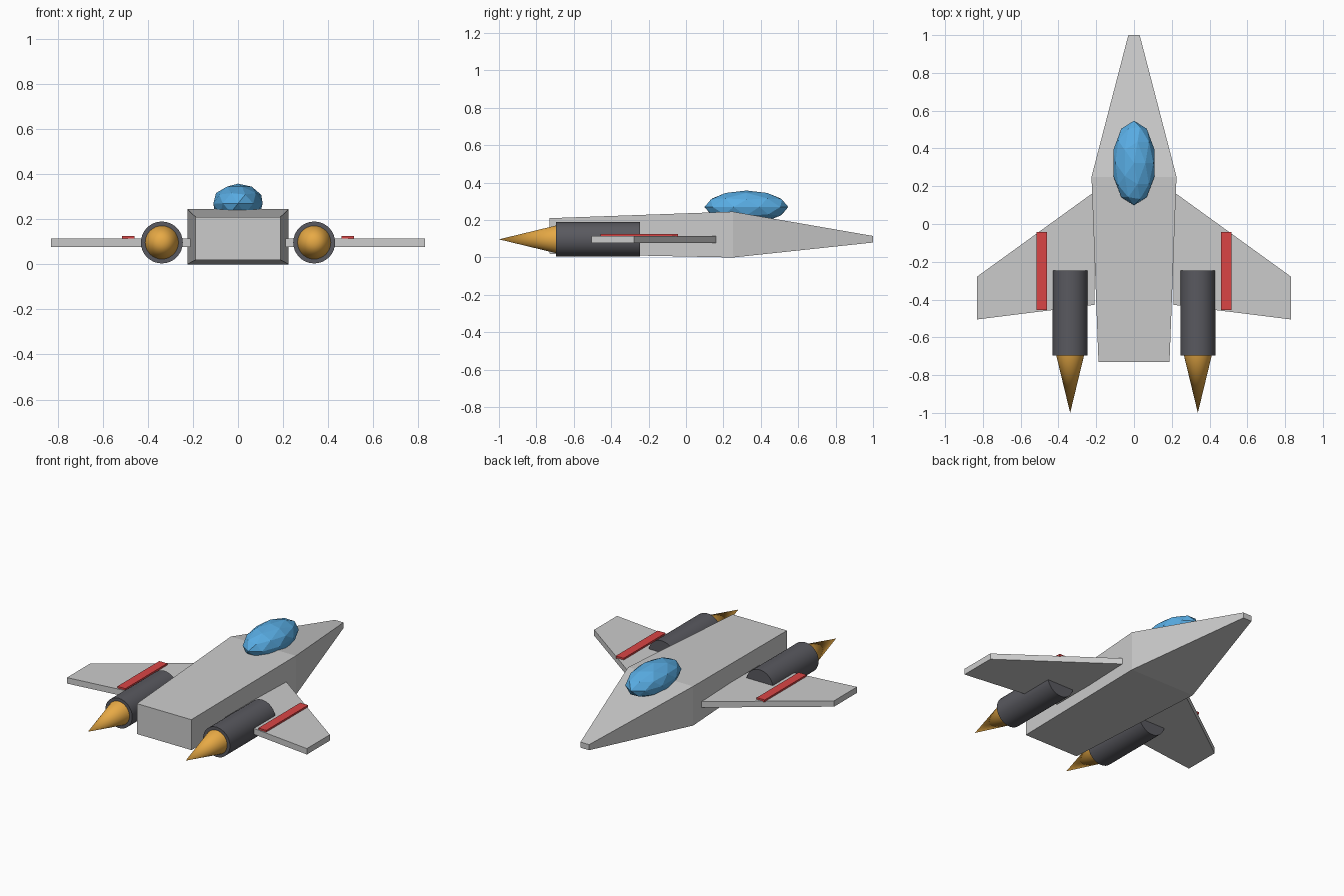
import bpy, bmesh
from math import pi

if "Cube" in bpy.data.objects:
    bpy.data.objects.remove(bpy.data.objects["Cube"])


def material(name, rgb):
    m = bpy.data.materials.new(name)
    m.diffuse_color = (*rgb, 1)
    m.use_nodes = True
    m.node_tree.nodes["Principled BSDF"].inputs["Base Color"].default_value = m.diffuse_color
    return m


blue = material("canopy_blue", (0.10, 0.42, 0.78))
dark = material("engine_dark", (0.10, 0.10, 0.115))
gold = material("flame_orange", (0.80, 0.40, 0.06))
red = material("stripe_red", (0.70, 0.06, 0.06))


def loft(name, rings, mat=None):
    """Closed solid through a series of matching cross-sections."""
    bm = bmesh.new()
    loops = [[bm.verts.new(p) for p in r] for r in rings]
    n = len(loops[0])
    for a, b in zip(loops, loops[1:]):
        for i in range(n):
            bm.faces.new((a[i], a[(i + 1) % n], b[(i + 1) % n], b[i]))
    bm.faces.new(loops[0])
    bm.faces.new(loops[-1])
    bmesh.ops.recalc_face_normals(bm, faces=bm.faces)
    me = bpy.data.meshes.new(name)
    bm.to_mesh(me)
    bm.free()
    ob = bpy.data.objects.new(name, me)
    bpy.context.collection.objects.link(ob)
    if mat:
        me.materials.append(mat)
    return ob


def plate(name, outline, z0, z1, mat=None):
    return loft(name, [[(x, y, z) for x, y in outline] for z in (z0, z1)], mat)


def tapered(name, x, z, y0, y1, r0, r1, mat):
    """Round part along y, from radius r0 at y0 to r1 at y1 (y1 < y0)."""
    bpy.ops.mesh.primitive_cone_add(vertices=32, radius1=r0, radius2=r1, depth=y0 - y1,
                                    location=(x, (y0 + y1) / 2, z), rotation=(pi / 2, 0, 0))
    ob = bpy.context.object
    ob.name = name
    ob.data.materials.append(mat)
    bpy.ops.object.shade_smooth_by_angle()


# Fuselage: tail, shoulder and nose sections (y, half width, bottom, top)
sections = [(-0.73, 0.188, 0.02, 0.21), (0.25, 0.225, 0.0, 0.245), (1.0, 0.03, 0.08, 0.115)]
loft("fuselage", [[(-w, y, b), (w, y, b), (w, y, t), (-w, y, t)] for y, w, b, t in sections])

# Faceted canopy
bpy.ops.mesh.primitive_ico_sphere_add(subdivisions=2, radius=1, location=(0, 0.323, 0.27))
canopy = bpy.context.object
canopy.name = "canopy"
canopy.scale = (0.115, 0.224, 0.088)
canopy.data.materials.append(blue)

# Wing, stripe, engine and exhaust flame on each side
for side, s in (("left", -1), ("right", 1)):
    wing = [(0.21, 0.17), (0.83, -0.278), (0.83, -0.505), (0.21, -0.428)]
    stripe = [(0.46, -0.042), (0.515, -0.042), (0.515, -0.456), (0.46, -0.456)]
    plate(side + "_wing", [(s * x, y) for x, y in wing], 0.078, 0.115)
    plate(side + "_wing_stripe", [(s * x, y) for x, y in stripe], 0.112, 0.126, red)
    tapered(side + "_engine", s * 0.338, 0.097, -0.245, -0.695, 0.093, 0.093, dark)
    tapered(side + "_exhaust_flame", s * 0.338, 0.097, -0.69, -1.0, 0.075, 0.0, gold)
